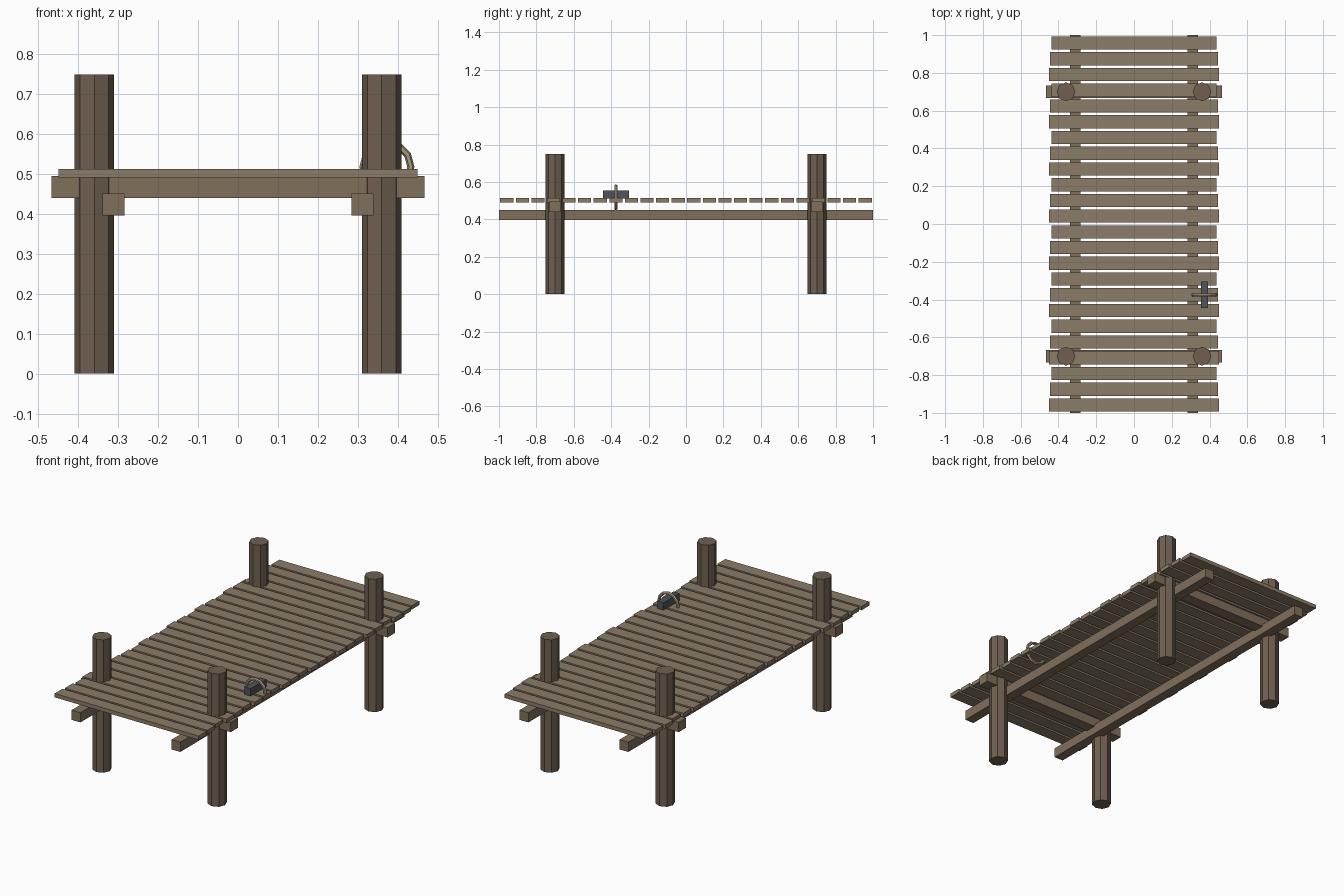
import bpy, math

if "Cube" in bpy.data.objects:
    bpy.data.objects.remove(bpy.data.objects["Cube"])


def material(name, rgb):
    m = bpy.data.materials.new(name)
    m.diffuse_color = (*rgb, 1)
    m.use_nodes = True
    m.node_tree.nodes["Principled BSDF"].inputs["Base Color"].default_value = m.diffuse_color
    return m


PLANK = material("plank_wood", (0.26, 0.20, 0.14))
BEAM = material("beam_wood", (0.22, 0.16, 0.105))
PILE = material("pile_wood", (0.16, 0.115, 0.08))
IRON = material("iron", (0.08, 0.09, 0.10))
ROPE = material("rope", (0.38, 0.32, 0.22))


def finish(name, mat):
    ob = bpy.context.object
    ob.name = name
    ob.data.materials.append(mat)
    return ob


def box(name, center, size, mat):
    bpy.ops.mesh.primitive_cube_add(size=1, location=center)
    ob = finish(name, mat)
    ob.scale = size
    bpy.ops.object.transform_apply(location=False, rotation=False, scale=True)
    return ob


# Deck planks: three alternating lengths
lengths = (0.90, 0.89, 0.875)
for i in range(24):
    y = -1 + (i + 0.5) / 12
    box(f"deck_plank_{i + 1}", (0, y, 0.502), (lengths[i % 3], 0.07, 0.022), PLANK)

# Cross beams at each pair of piles
for y, end in ((-0.7, "front"), (0.7, "back")):
    box(f"{end}_cross_beam", (0, y, 0.4675), (0.934, 0.065, 0.055), BEAM)

for side, label in ((-1, "left"), (1, "right")):
    # Long stringers under the cross beams
    box(f"{label}_stringer", (side * 0.312, 0, 0.4235), (0.055, 2.0, 0.055), BEAM)
    # Eight-sided piles
    for y, end in ((-0.7, "front"), (0.7, "back")):
        bpy.ops.mesh.primitive_cylinder_add(vertices=8, radius=0.05, depth=0.75,
                                            location=(side * 0.36, y, 0.375))
        finish(f"{end}_{label}_pile", PILE)

# Mooring cleat and the rope loop around it
box("mooring_cleat", (0.372, -0.375, 0.533), (0.037, 0.14, 0.044), IRON)
bpy.ops.mesh.primitive_torus_add(major_segments=12, minor_segments=6,
                                 major_radius=0.06, minor_radius=0.009,
                                 location=(0.373, -0.375, 0.518),
                                 rotation=(math.pi / 2, 0, 0))
finish("rope_loop", ROPE)
